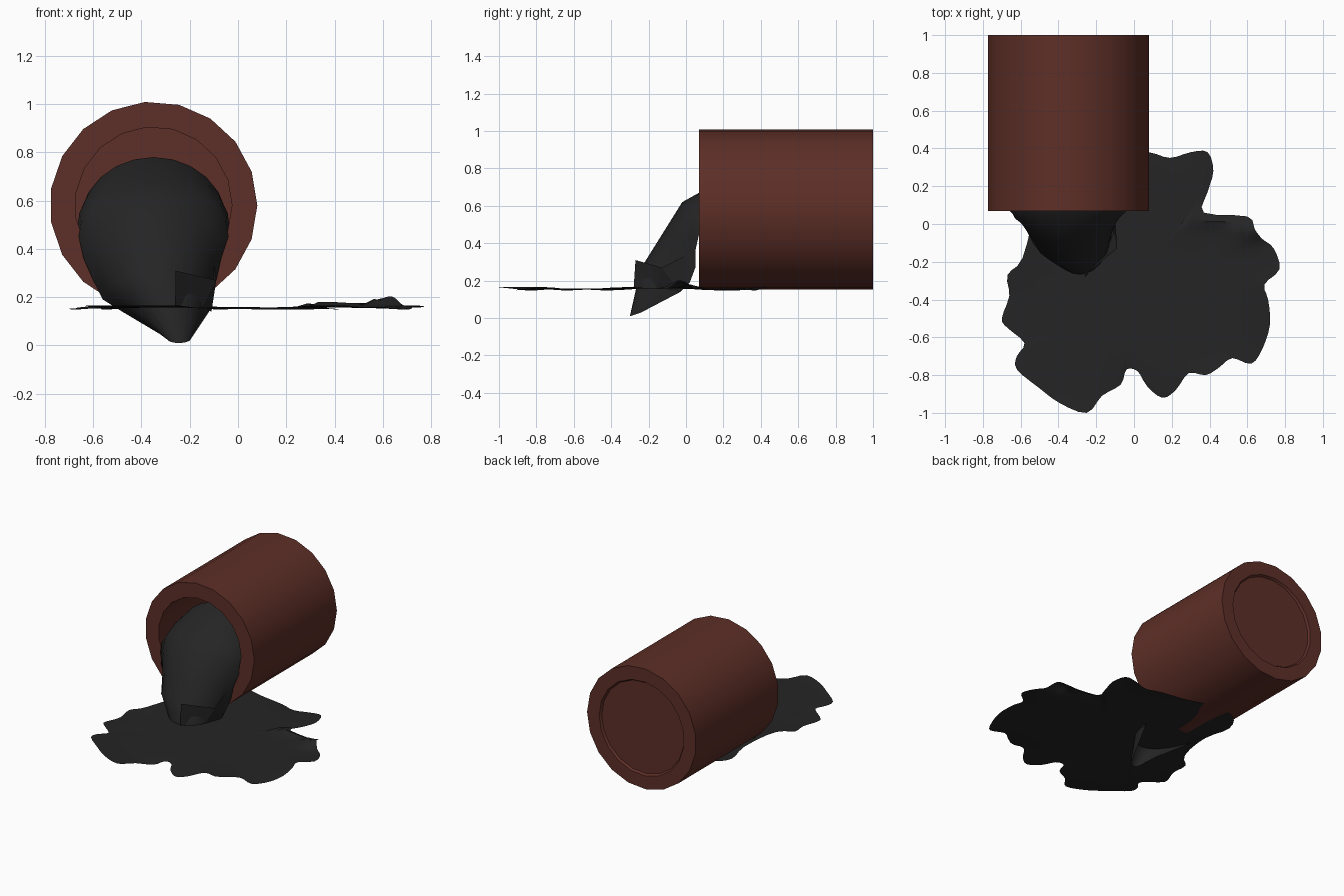
import bpy, math
from mathutils import Vector

if "Cube" in bpy.data.objects:
    bpy.data.objects.remove(bpy.data.objects["Cube"])


def material(name, rgb):
    m = bpy.data.materials.new(name)
    m.diffuse_color = (*rgb, 1)
    m.use_nodes = True
    m.node_tree.nodes["Principled BSDF"].inputs["Base Color"].default_value = m.diffuse_color
    return m


def make(name, verts, faces, mat, angle):
    me = bpy.data.meshes.new(name)
    me.from_pydata([tuple(v) for v in verts], [], faces)
    me.validate()
    ob = bpy.data.objects.new(name, me)
    bpy.context.collection.objects.link(ob)
    me.materials.append(mat)
    bpy.ops.object.select_all(action='DESELECT')
    ob.select_set(True)
    bpy.context.view_layer.objects.active = ob
    bpy.ops.object.shade_smooth_by_angle(angle=math.radians(angle))
    return ob


def spline(pts, steps, closed):
    """Catmull-Rom subdivision of a list of vectors."""
    n = len(pts)
    get = (lambda i: pts[i % n]) if closed else (lambda i: pts[max(0, min(n - 1, i))])
    out = []
    for i in range(n if closed else n - 1):
        a, b, c, d = (get(i + k) for k in (-1, 0, 1, 2))
        for s in range(steps):
            t = s / steps
            out.append(0.5 * (2 * b + (c - a) * t + (2 * a - 5 * b + 4 * c - d) * t * t
                              + (3 * b - a - 3 * c + d) * t ** 3))
    return out if closed else out + [pts[-1]]


rust = material("rust", (0.11, 0.028, 0.02))
oil = material("oil", (0.018, 0.018, 0.018))

# Barrel: 19-sided turned shell lying along y, open at the front
SIDES, CX, CZ = 19, -0.35, 0.58
profile = [(0.325, 0.93), (0.325, 0.07), (0.43, 0.07), (0.43, 1.0), (0.335, 1.0), (0.325, 0.985)]
verts, faces = [], []
for r, y in profile:
    for k in range(SIDES):
        a = 2 * math.pi * k / SIDES
        verts.append((CX + r * math.cos(a), y, CZ + r * math.sin(a)))
for j in range(len(profile) - 1):
    for k in range(SIDES):
        k2 = (k + 1) % SIDES
        faces.append((j * SIDES + k, j * SIDES + k2, (j + 1) * SIDES + k2, (j + 1) * SIDES + k))
last = (len(profile) - 1) * SIDES
faces.append(tuple(reversed(range(SIDES))))
faces.append(tuple(range(last, last + SIDES)))
make("barrel", verts, faces, rust, 30)

# Puddle: thin rippled sheet with a lobed outline
outline = [(.77, -.24), (.74, -.13), (.68, -.08), (.64, -.03), (.6, .04), (.37, .06), (.39, .17),
           (.42, .28), (.39, .38), (.30, .38), (.19, .35), (.08, .38), (-.12, .4), (-.32, .45),
           (-.5, .42), (-.57, .3), (-.53, .1), (-.59, -.18), (-.67, -.27), (-.66, -.38),
           (-.70, -.5), (-.67, -.55), (-.58, -.63), (-.62, -.70), (-.62, -.77), (-.5, -.87),
           (-.39, -.95), (-.25, -1), (-.17, -.91), (-.07, -.85), (-.04, -.77), (.02, -.78),
           (.07, -.86), (.15, -.92), (.22, -.88), (.29, -.79), (.38, -.80), (.45, -.76),
           (.52, -.71), (.62, -.74), (.68, -.66), (.72, -.53), (.71, -.4), (.69, -.32)]
edge = spline([Vector(p) for p in outline], 3, True)
centre, n = Vector((0, -0.3)), len(edge)


def height(p, s):
    z = 0.157 + 0.009 * s ** 6 * math.sin(6 * p.x + 9 * p.y)
    z += 0.05 * math.exp(-((p.x - .63) ** 2 + (p.y + .03) ** 2) / .004)      # curled lobe
    ridge = math.exp(-((p.y - .03 + .15 * (p.x - .28)) / .03) ** 2)          # crease
    return z + (0.02 * ridge if 0.28 < p.x < 0.6 else 0)


verts, faces = [(centre.x, centre.y, 0.157)], []
rings = [0.4, 0.65, 0.8, 0.9, 0.96, 1.0]
for s in rings:
    for e in edge:
        p = centre.lerp(e, s)
        verts.append((p.x, p.y, height(p, s)))
for k in range(n):
    k2 = (k + 1) % n
    faces.append((0, 1 + k, 1 + k2))
    for j in range(len(rings) - 1):
        a, b = 1 + j * n, 1 + (j + 1) * n
        faces.append((a + k, b + k, b + k2, a + k2))
make("puddle", verts, faces, oil, 40)

# Stream pouring from the mouth: arched sections
# (top y, top z, edge y, edge z, centre x, half width)
sections = [(.30, .78, .30, .47, -.35, .31), (.18, .735, .18, .47, -.35, .318),
            (.07, .67, .07, .45, -.35, .31), (-.02, .62, .05, .36, -.355, .285),
            (-.12, .46, .05, .27, -.345, .255), (-.22, .30, .02, .19, -.335, .225),
            (-.255, .21, -.03, .14, -.30, .18), (-.30, .01, -.24, .03, -.245, .05)]
ARC = 12
verts, faces = [], []
for ty, tz, ey, ez, cx, hw in sections:
    for k in range(ARC + 1):
        a = math.pi * k / ARC
        s = math.sin(a) ** 0.9
        verts.append((cx + hw * math.cos(a), ey + (ty - ey) * s, ez + (tz - ez) * s))
for j in range(len(sections) - 1):
    for k in range(ARC):
        a, b = j * (ARC + 1) + k, (j + 1) * (ARC + 1) + k
        faces.append((a, a + 1, b + 1, b))
make("oil_stream", verts, faces, oil, 40)

# Angular fold on the right of the stream
fold = [(-.26, -.27, .31), (-.09, -.13, .27), (-.11, -.03, .14), (-.15, -.16, .155),
        (-.26, -.28, .16), (-.10, .05, .36)]
make("stream_fold", fold, [(0, 4, 3), (0, 3, 1), (1, 3, 2), (1, 2, 5)], oil, 20)
